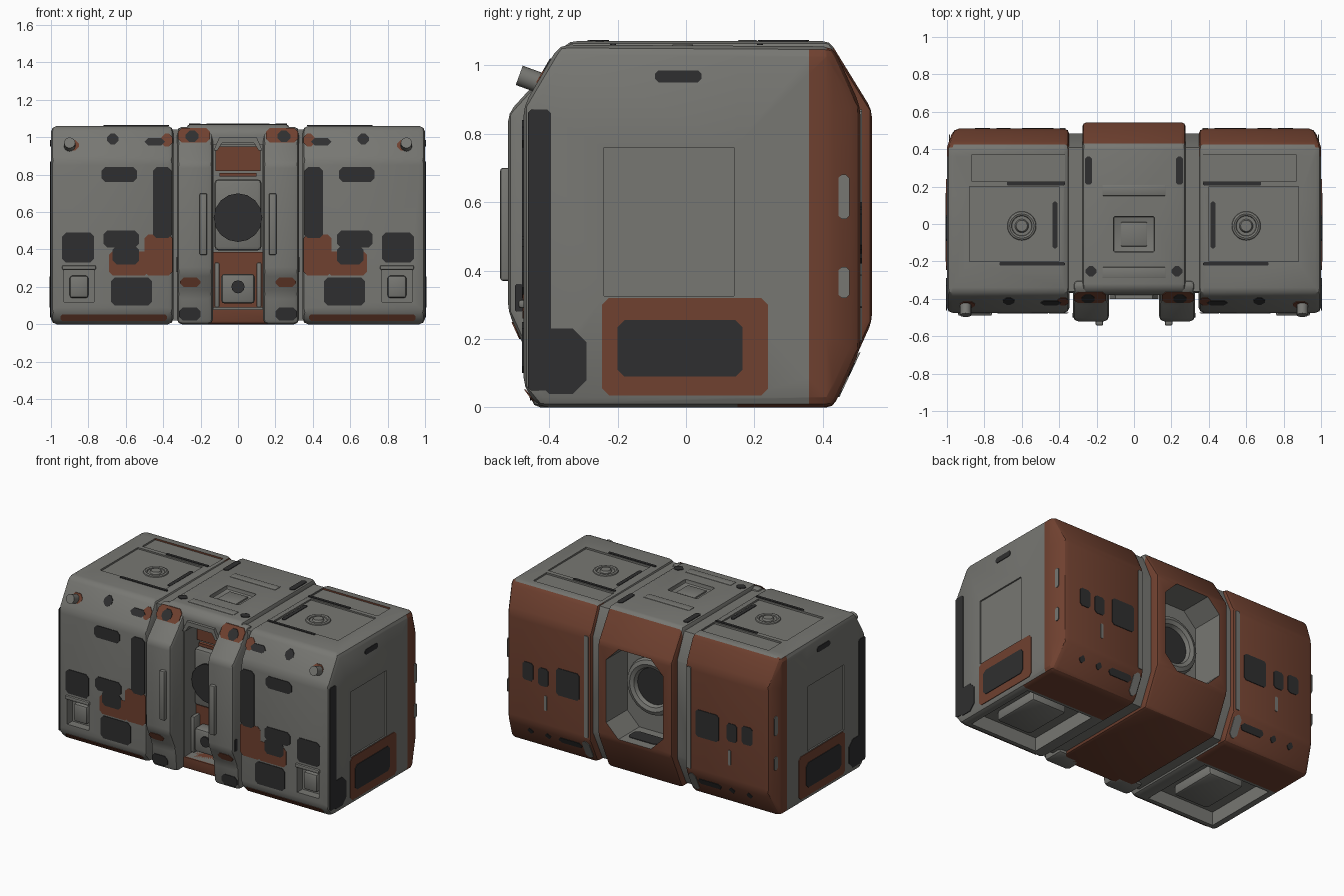
import bpy, bmesh, math
from mathutils import Vector, Matrix

if "Cube" in bpy.data.objects:
    bpy.data.objects.remove(bpy.data.objects["Cube"])

def material(name, col):
    m = bpy.data.materials.new(name)
    m.diffuse_color = (*col, 1)
    m.use_nodes = True
    m.node_tree.nodes["Principled BSDF"].inputs["Base Color"].default_value = m.diffuse_color
    return m

GREY = material("hull grey", (0.185, 0.185, 0.17))
RUST = material("rust orange", (0.16, 0.052, 0.029))
DARK = material("dark charcoal", (0.028, 0.028, 0.029))

def finish(name, bm, mat):
    bmesh.ops.recalc_face_normals(bm, faces=bm.faces)
    me = bpy.data.meshes.new(name)
    bm.to_mesh(me)
    bm.free()
    me.materials.append(mat)
    ob = bpy.data.objects.new(name, me)
    bpy.context.collection.objects.link(ob)
    return ob

def smooth(ob):
    bpy.ops.object.select_all(action='DESELECT')
    ob.select_set(True)
    bpy.context.view_layer.objects.active = ob
    bpy.ops.object.shade_smooth_by_angle(angle=math.radians(32))

def at(axis, a, u, v):
    return {'x': (a, u, v), 'y': (u, a, v), 'z': (u, v, a)}[axis]

def prism(name, pts, axis, lo, hi, mat, bevel=0.0, seg=2):
    bm = bmesh.new()
    f = bm.faces.new([bm.verts.new(at(axis, lo, *p)) for p in pts])
    r = bmesh.ops.extrude_face_region(bm, geom=[f])
    d = Vector(at(axis, hi - lo, 0, 0))
    for v in r['geom']:
        if isinstance(v, bmesh.types.BMVert):
            v.co += d
    bmesh.ops.recalc_face_normals(bm, faces=bm.faces)
    if bevel:
        bmesh.ops.bevel(bm, geom=bm.edges[:], offset=bevel, segments=seg,
                        profile=0.5, affect='EDGES', clamp_overlap=True)
    ob = finish(name, bm, mat)
    if bevel:
        smooth(ob)
    return ob

def box(name, x, y, z, mat, bevel=0.0):
    x = sorted(x)
    return prism(name, [(x[0], y[0]), (x[1], y[0]), (x[1], y[1]), (x[0], y[1])],
                 'z', z[0], z[1], mat, bevel)

def octagon(u, v, c):
    (a, b), (d, e) = sorted(u), sorted(v)
    return [(a + c, d), (b - c, d), (b, d + c), (b, e - c), (b - c, e), (a + c, e), (a, e - c), (a, d + c)]

def disc(name, r, depth, loc, rot, mat, n=24, r2=None):
    bm = bmesh.new()
    bmesh.ops.create_cone(bm, cap_ends=True, segments=n, radius1=r, radius2=r2 or r, depth=depth,
                          matrix=Matrix.Translation(loc) @ Matrix.Rotation(rot, 4, 'X'))
    ob = finish(name, bm, mat)
    smooth(ob)
    return ob

def ring(name, big, small, loc, rot, mat):
    bpy.ops.mesh.primitive_torus_add(major_radius=big, minor_radius=small, major_segments=28,
                                     minor_segments=8, location=loc, rotation=(rot, 0, 0))
    ob = bpy.context.object
    ob.name = name
    ob.data.materials.append(mat)
    smooth(ob)

def cut(ob, cutters):
    bpy.context.view_layer.objects.active = ob
    for c in cutters:
        c.hide_render = True
        m = ob.modifiers.new("cut", 'BOOLEAN')
        m.operation, m.solver, m.object = 'DIFFERENCE', 'EXACT', c
        bpy.ops.object.modifier_apply(modifier=m.name)

def paint(ob, ycuts, rule):
    # slice at the colour borders, round in the rear corners, colour faces by rule
    bm = bmesh.new()
    bm.from_mesh(ob.data)
    bmesh.ops.triangulate(bm, faces=bm.faces)
    for y in ycuts:
        bmesh.ops.bisect_plane(bm, geom=bm.verts[:] + bm.edges[:] + bm.faces[:],
                               plane_co=(0, y, 0), plane_no=(0, 1, 0))
    for v in bm.verts:
        if abs(v.co.x) > 0.9 and v.co.y > 0.41:
            v.co.x -= math.copysign(0.35 * (v.co.y - 0.41), v.co.x)
    bm.normal_update()
    ob.data.materials.clear()
    ob.data.materials.append(GREY)
    ob.data.materials.append(RUST)
    for f in bm.faces:
        f.material_index = 1 if rule(f.calc_center_median(), f.normal) else 0
    bm.to_mesh(ob.data)
    bm.free()
    smooth(ob)

def patch(name, mat, axis, u, v, surf, out, c=0.02, lift=0.004):
    # thin painted plate lying on a surface given by surf(v)
    bm = bmesh.new()
    lo, hi = [], []
    for p, q in octagon(u, v, c):
        a = surf(q) if callable(surf) else surf
        lo.append(bm.verts.new(at(axis, a - out * 0.001, p, q)))
        hi.append(bm.verts.new(at(axis, a + out * lift, p, q)))
    bm.faces.new(lo)
    bm.faces.new(hi)
    for i in range(8):
        j = (i + 1) % 8
        bm.faces.new((lo[i], lo[j], hi[j], hi[i]))
    return finish(name, bm, mat)

def surface(line):
    def f(z):
        for (y0, z0), (y1, z1) in zip(line, line[1:]):
            if z <= z1:
                return y0 + (y1 - y0) * (z - z0) / (z1 - z0)
        return line[-1][0]
    return f

FRONT = [(-0.43, 0.0), (-0.475, 0.06), (-0.475, 0.88), (-0.37, 1.06)]
BACK = [(0.43, 0.0), (0.51, 0.17), (0.51, 0.88), (0.43, 1.055)]
FIN = [(-0.45, 0.0), (-0.465, 0.16), (-0.52, 0.28), (-0.52, 0.86), (-0.42, 0.97), (-0.36, 1.055)]
front, back, fin = surface(FRONT), surface(BACK), surface(FIN)

# centre hull and the recessed core behind it
core = prism("recessed_core", [(-0.37, 0.02), (0.39, 0.02), (0.485, 0.22), (0.485, 0.87), (0.41, 1.04), (-0.36, 1.04)],
             'x', -0.42, 0.42, GREY)
centre = prism("centre_hull", [(-0.38, 0.0), (0.43, 0.0), (0.543, 0.25), (0.543, 0.87), (0.42, 1.07), (-0.34, 1.07), (-0.38, 1.03)],
               'x', -0.275, 0.275, GREY, 0.02)
groove = box("front_groove_cutter", (-0.13, 0.13), (-1, -0.22), (0.08, 0.96), GREY)
porthole = prism("rear_opening_cutter", octagon((-0.21, 0.21), (0.26, 0.86), 0.09), 'y', 0.32, 1, GREY)
hatch = box("roof_hatch_cutter", (-0.11, 0.11), (-0.15, 0.04), (1.045, 1.3), GREY, 0.01)
cut(core, [groove, porthole])
cut(centre, [groove, porthole, hatch])
smooth(core)

def hull_rust(c, n):
    # opening walls and floor stay grey, the rear frame and belly are rust
    wall = abs(c.x) < 0.213 and 0.25 < c.z < 0.87 and (abs(n.y) < 0.1 or c.y < 0.4)
    return (c.y > 0.43 and not wall) or c.z < 0.085 or (n.z < -0.3 and c.y > 0.3 and c.z < 0.25)

paint(centre, [0.43], hull_rust)
box("roof_hatch_plate", (-0.07, 0.07), (-0.12, 0.01), (1.04, 1.055), GREY, 0.006)
for y in (-0.26, 0.18):
    box("roof_rib", (-0.17, 0.17), (y - 0.03, y + 0.03), (1.06, 1.074), GREY, 0.006)

# rear round window inside the octagonal opening
ring("rear_window_ring", 0.155, 0.035, (0, 0.34, 0.57), math.pi / 2, GREY)
disc("rear_window", 0.14, 0.03, (0, 0.325, 0.57), math.pi / 2, DARK)
patch("rear_floor_slot", DARK, 'z', (-0.12, 0.1), (0.38, 0.48), 0.26, 1)

# front groove contents
box("window_housing", (-0.125, 0.125), (-0.29, -0.21), (0.395, 0.775), GREY, 0.02)
disc("front_window", 0.13, 0.03, (0, -0.29, 0.57), math.pi / 2, DARK, 16)
box("upper_groove_panel", (-0.12, 0.12), (-0.26, -0.21), (0.82, 0.95), RUST)
box("panel_bar", (-0.1, 0.1), (-0.275, -0.25), (0.79, 0.81), RUST)
prism("groove_hood", [(-0.13, 0.93), (-0.10, 1.0), (0.10, 1.0), (0.13, 0.93), (0.11, 0.93), (0.085, 0.97), (-0.085, 0.97), (-0.11, 0.93)],
      'y', -0.4, -0.3, GREY)
box("lower_groove_panel", (-0.13, 0.13), (-0.26, -0.21), (0.09, 0.385), RUST)
box("lower_box", (-0.09, 0.09), (-0.34, -0.24), (0.11, 0.27), GREY, 0.02)
disc("lower_box_port", 0.035, 0.02, (0, -0.34, 0.2), math.pi / 2, DARK, 12)
for s in (1, -1):
    box("groove_rail", (s * 0.1, s * 0.125), (-0.32, -0.22), (0.09, 0.33), GREY, 0.006)

FRONT_DARK = [(0.77, 0.94, 0.33, 0.49), (0.54, 0.73, 0.76, 0.84), (0.46, 0.68, 0.10, 0.25), (0.53, 0.72, 0.41, 0.50),
              (0.53, 0.67, 0.32, 0.42), (0.355, 0.455, 0.46, 0.84), (0.64, 0.70, 0.96, 1.02), (0.39, 0.5, 0.955, 0.995)]
REAR_DARK = [(0.43, 0.60, 0.42, 0.60), (0.66, 0.735, 0.45, 0.57), (0.77, 0.85, 0.46, 0.58),
             (0.43, 0.60, 0.09, 0.13), (0.66, 0.70, 0.09, 0.13), (0.79, 0.83, 0.09, 0.13)]

for s in (1, -1):
    X = lambda a, b: sorted((s * a, s * b))
    # side pod with trays cut into roof, end, underside and front corner
    pod = prism("side_pod", FRONT + BACK[::-1], 'x', *X(0.345, 1.0), GREY, 0.03)
    cut(pod, [box("roof_tray_cutter", X(0.40, 0.88), (-0.20, 0.20), (1.047, 1.2), GREY),
              box("roof_shelf_cutter", X(0.37, 0.87), (0.23, 0.37), (1.045, 1.2), GREY),
              box("end_panel_cutter", X(0.99, 1.2), (-0.24, 0.14), (0.325, 0.76), GREY),
              box("belly_cutter", X(0.44, 0.94), (-0.39, 0.13), (-0.2, 0.09), GREY),
              box("corner_cutter", X(0.77, 0.93), (-0.7, -0.42), (0.12, 0.29), GREY)])
    paint(pod, [0.15, 0.36, 0.41, 0.43], lambda c, n: (c.y > 0.36 and not (n.z > 0.9 and c.y < 0.43))
          or (n.z < -0.6 and c.y > 0.15 and c.z < 0.05))
    box("belly_pad", X(0.56, 0.82), (-0.30, 0.04), (0.025, 0.1), GREY, 0.02)
    box("corner_lamp", X(0.80, 0.90), (-0.455, -0.41), (0.14, 0.26), GREY, 0.015)
    box("corner_sill", X(0.76, 0.94), (-0.49, -0.46), (0.29, 0.315), GREY, 0.008)

    # front fin beside the groove
    prism("front_fin", [(-0.3, 0.0)] + FIN + [(-0.3, 1.055)], 'x', *X(0.135, 0.325), GREY, 0.025)
    box("fin_plate", X(0.165, 0.205), (-0.543, -0.5), (0.37, 0.70), GREY, 0.008)
    patch("fin_top_rust", RUST, 'y', X(0.15, 0.32), (0.972, 1.05), fin, -1)
    patch("fin_top_dark", DARK, 'y', X(0.21, 0.28), (0.975, 1.035), fin, -1, lift=0.007)
    patch("fin_foot_dark", DARK, 'y', X(0.20, 0.315), (0.02, 0.09), fin, -1)
    patch("fin_foot_rust", RUST, 'y', X(0.20, 0.31), (0.20, 0.25), fin, -1)
    patch("fin_side_dark", DARK, 'x', (-0.50, -0.475), (0.28, 0.36), s * 0.325, s, 0.005)

    # painted patches on the front
    patch("front_rust_column", RUST, 'y', X(0.35, 0.50), (0.26, 0.48), front, -1, lift=0.002)
    patch("front_rust_block", RUST, 'y', X(0.48, 0.69), (0.26, 0.39), front, -1, lift=0.002)
    patch("front_rust_top", RUST, 'y', X(0.35, 0.41), (0.95, 1.02), front, -1, lift=0.002)
    patch("front_rust_sill", RUST, 'y', X(0.38, 0.95), (0.018, 0.052), front, -1, 0.01)
    for a, b, c, d in FRONT_DARK:
        patch("front_dark_patch", DARK, 'y', X(a, b), (c, d), front, -1)

    # painted patches on the back
    for a, b, c, d in REAR_DARK:
        patch("rear_dark_patch", DARK, 'y', X(a, b), (c, d), back, 1, 0.015)
    patch("rear_grey_slit", GREY, 'y', X(0.67, 0.69), (0.29, 0.39), back, 1, 0.005)
    patch("rear_grey_edge", GREY, 'y', X(0.365, 0.395), (0.19, 0.87), back, 1, 0.005)
    patch("rear_grey_edge_low", GREY, 'y', X(0.365, 0.42), (0.03, 0.16), back, 1, 0.02)

    # painted patches on the end
    patch("end_rust_panel", RUST, 'x', (-0.245, 0.24), (0.035, 0.32), s, s)
    patch("end_dark_vent", DARK, 'x', (-0.20, 0.165), (0.09, 0.255), s, s, lift=0.008)
    patch("end_dark_strip", DARK, 'x', (-0.462, -0.395), (0.05, 0.87), s, s, 0.01)
    patch("end_dark_foot", DARK, 'x', (-0.44, -0.29), (0.04, 0.23), s, s, 0.04)
    patch("end_top_slot", DARK, 'x', (-0.09, 0.045), (0.95, 0.985), s, s, 0.01)
    for c, d in ((0.55, 0.68), (0.32, 0.41)):
        patch("end_grey_chip", GREY, 'x', (0.445, 0.478), (c, d), s * 0.986, s, 0.01)

    # roof fittings
    ring("roof_dome_ring", 0.065, 0.014, (s * 0.6, -0.01, 1.043), 0, GREY)
    disc("roof_dome", 0.045, 0.03, (s * 0.6, -0.01, 1.045), 0, GREY, 20, 0.03)
    patch("roof_slot_rear", DARK, 'z', X(0.37, 0.68), (0.207, 0.225), 1.06, 1, 0.004)
    patch("roof_slot_front", DARK, 'z', X(0.37, 0.72), (-0.222, -0.204), 1.06, 1, 0.004)
    patch("roof_slot_side", DARK, 'z', X(0.41, 0.435), (-0.13, 0.12), 1.047, 1, 0.008)
    patch("roof_slot_corner", DARK, 'z', X(0.225, 0.262), (0.21, 0.36), 1.07, 1, 0.01)
    patch("roof_slot_fin", DARK, 'z', X(0.20, 0.26), (-0.28, -0.225), 1.07, 1, 0.02)

    # angled knob on the upper front corner
    disc("corner_knob", 0.03, 0.09, (s * 0.9, -0.445, 0.955), math.radians(70), GREY, 16)
    patch("knob_rust", RUST, 'y', X(0.85, 0.93), (0.93, 0.985), front, -1)
